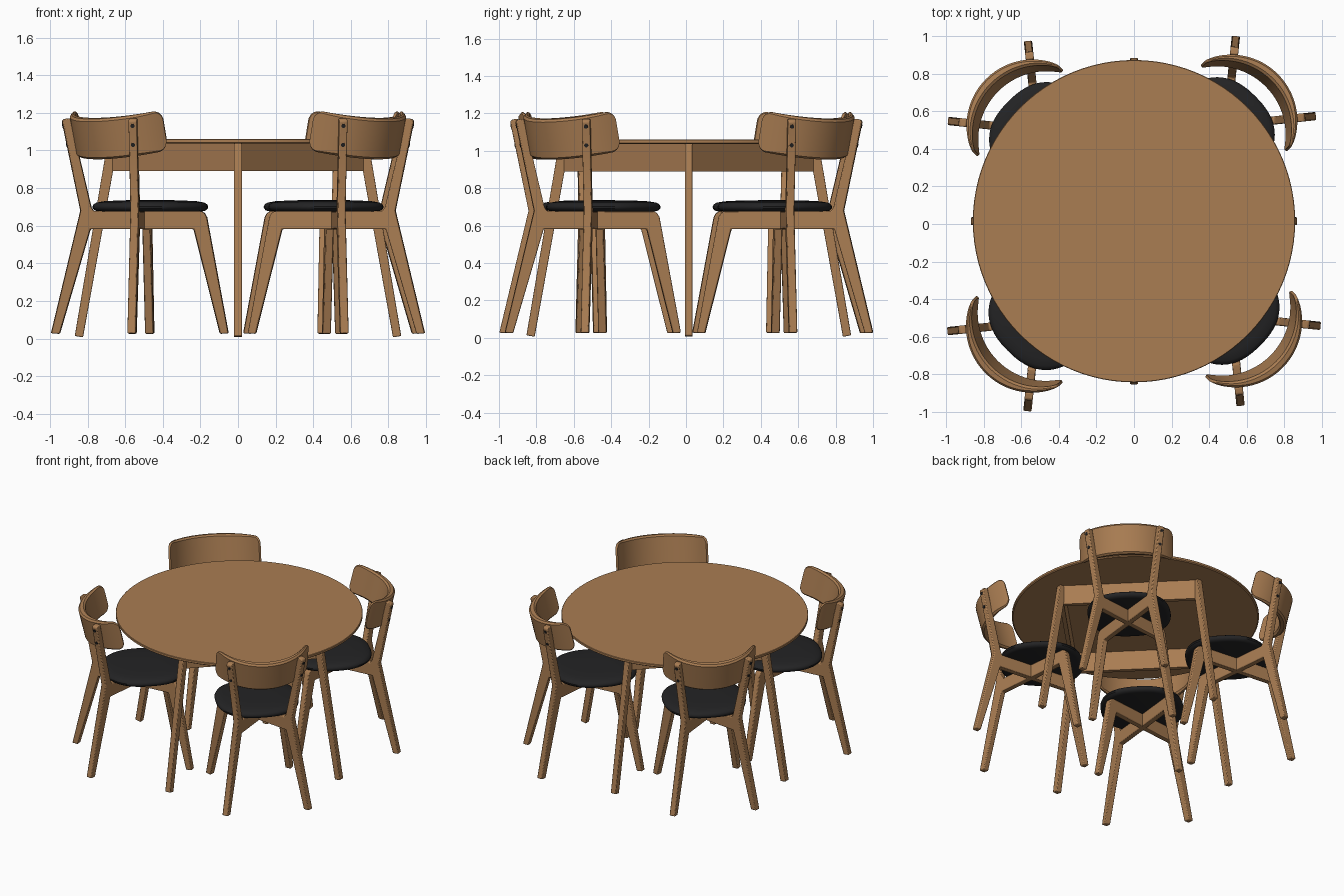
import bpy, bmesh
from math import sin, cos, pi, radians, sqrt
from mathutils import Matrix, Vector

cube = bpy.data.objects.get("Cube")
if cube:
    bpy.data.objects.remove(cube)


def material(name, color):
    m = bpy.data.materials.new(name)
    m.use_nodes = True
    m.diffuse_color = (*color, 1)
    bsdf = m.node_tree.nodes["Principled BSDF"]
    bsdf.inputs["Base Color"].default_value = (*color, 1)
    bsdf.inputs["Roughness"].default_value = 0.6
    return m


wood = material("warm_wood", (0.40, 0.205, 0.085))
black = material("black_fabric", (0.017, 0.017, 0.018))


def finish(name, bm, mat, matrix, bevel=0.0):
    """Turn a bmesh into a placed, shaded object."""
    bmesh.ops.recalc_face_normals(bm, faces=bm.faces)
    mesh = bpy.data.meshes.new(name)
    bm.to_mesh(mesh)
    bm.free()
    mesh.materials.append(mat)
    ob = bpy.data.objects.new(name, mesh)
    bpy.context.collection.objects.link(ob)
    ob.matrix_world = matrix
    bpy.ops.object.select_all(action="DESELECT")
    ob.select_set(True)
    bpy.context.view_layer.objects.active = ob
    bpy.ops.object.shade_smooth_by_angle(angle=radians(35))
    if bevel:
        mod = ob.modifiers.new("soft_edges", "BEVEL")
        mod.width = bevel
        mod.segments = 2
        mod.limit_method = "ANGLE"
    return ob


def loft(rings):
    """Skin closed rings of points and cap both ends."""
    bm = bmesh.new()
    loops = [[bm.verts.new(p) for p in ring] for ring in rings]
    for a, b in zip(loops, loops[1:]):
        for i in range(len(a)):
            j = (i + 1) % len(a)
            bm.faces.new((a[i], a[j], b[j], b[i]))
    bm.faces.new(loops[0])
    bm.faces.new(loops[-1])
    return bm


def slab(profile, width):
    """Extrude an (outward, height) profile sideways."""
    return loft([[(u, s * width / 2, z) for u, z in profile] for s in (-1, 1)])


def turn(deg):
    return Matrix.Rotation(radians(deg), 4, "Z")


# ---- Table ----
table = Matrix.Translation((0, 0.015, 0))
rings = []
for r, z in ((0.849, 1.037), (0.857, 1.043), (0.857, 1.057), (0.854, 1.06)):
    rings.append([(r * cos(2 * pi * i / 96), r * sin(2 * pi * i / 96), z) for i in range(96)])
finish("table_top", loft(rings), wood, table)

leg_profile = [(0.824, 0.006), (0.868, 0.014), (0.695, 1.037), (0.638, 1.037)]
apron_d = 0.68 / sqrt(2)
for k in range(4):
    finish("table_leg", slab(leg_profile, 0.042), wood, table @ turn(90 * k), 0.005)
    bm = bmesh.new()
    bmesh.ops.create_cube(bm, size=1)
    bmesh.ops.scale(bm, vec=(0.03, 2 * apron_d - 0.03, 0.148), verts=bm.verts)
    bmesh.ops.translate(bm, vec=(apron_d - 0.01, 0, 0.964), verts=bm.verts)
    finish("table_apron", bm, wood, table @ turn(90 * k + 45))

# ---- Chairs: local +x points away from the table ----
frame_profile = [
    (0.436, 0.025), (0.479, 0.028), (0.322, 0.68), (0.421, 1.155), (0.412, 1.167),
    (0.380, 1.172), (0.268, 0.70), (0.255, 0.678), (-0.318, 0.678), (-0.338, 0.668),
    (-0.351, 0.645), (-0.466, 0.028), (-0.424, 0.025), (-0.283, 0.582), (0.272, 0.582),
]
seat_profile = [(0.90, 0.676), (0.96, 0.681), (0.995, 0.692), (1, 0.702), (0.98, 0.714),
                (0.93, 0.723), (0.8, 0.730), (0.5, 0.735), (0.2, 0.736)]


def seat():
    rings = []
    for scale, z in seat_profile:
        ring = []
        for i in range(64):
            c, s = cos(2 * pi * i / 64), sin(2 * pi * i / 64)
            r = 0.288 * scale / (abs(c) ** 2.43 + abs(s) ** 2.43) ** (1 / 2.43)
            ring.append((-0.07 + r * c, r * s, z))
        rings.append(ring)
    return loft(rings)


def backrest():
    """Crescent band, thick in the middle, leaning back, with rounded ends."""
    half, sag, height, corner, lean = 0.325, 0.225, 0.22, 0.05, radians(13)
    radius = (half ** 2 + sag ** 2) / (2 * sag)
    sweep = pi / 2 - math_angle(radius - sag, half)
    rings = []
    steps = 40
    for i in range(steps + 1):
        t = -cos(pi * i / steps)
        a = sweep * t
        gap = max(0.0, corner - (1 - abs(t)) * sweep * radius)
        h = height / 2 - corner + sqrt(max(0, corner ** 2 - gap ** 2))
        thick = 0.014 + 0.036 * (1 - t * t)
        edge = min(0.012, thick * 0.35)
        ring = []
        for depth, up in ((0, h - edge), (edge, h), (thick - edge, h), (thick, h - edge),
                          (thick, edge - h), (thick - edge, -h), (edge, -h), (0, edge - h)):
            r = radius - depth
            out = r * cos(a) - (radius - sag)
            x = 0.145 + out * cos(lean) + up * sin(lean)
            ring.append((x, r * sin(a), 1.108 - out * sin(lean) + up * cos(lean)))
        rings.append(ring)
    return loft(rings)


def math_angle(x, y):
    return Vector((y, x)).angle(Vector((1, 0)))


def screw(z):
    """Small dark disc on the outer edge of a back post."""
    bm = bmesh.new()
    slope = (0.421 - 0.322) / (1.155 - 0.68)
    place = Matrix.Translation((0.322 + slope * (z - 0.68), 0, z))
    aim = Vector((1, 0, -slope)).to_track_quat("Z", "Y").to_matrix().to_4x4()
    bmesh.ops.create_cone(bm, cap_ends=True, segments=16, radius1=0.011, radius2=0.011,
                          depth=0.006, matrix=place @ aim)
    return bm


chairs = [("front_right", -0.517, -0.520, 225), ("front_left", 0.517, -0.492, 315),
          ("back_left", 0.492, 0.524, 45), ("back_right", -0.514, 0.498, 135)]
for name, x, y, facing in chairs:
    chair = Matrix.Translation((x, y, 0)) @ turn(facing)
    finish(name + "_chair_seat", seat(), black, chair)
    finish(name + "_chair_backrest", backrest(), wood, chair)
    # Two crossing frames, each a front leg, rail, back leg and post
    for side in (-39, 39):
        frame = chair @ turn(side)
        finish(name + "_chair_frame", slab(frame_profile, 0.044), wood, frame, 0.006)
        for z in (1.03, 1.13):
            finish(name + "_chair_screw", screw(z), black, frame)
